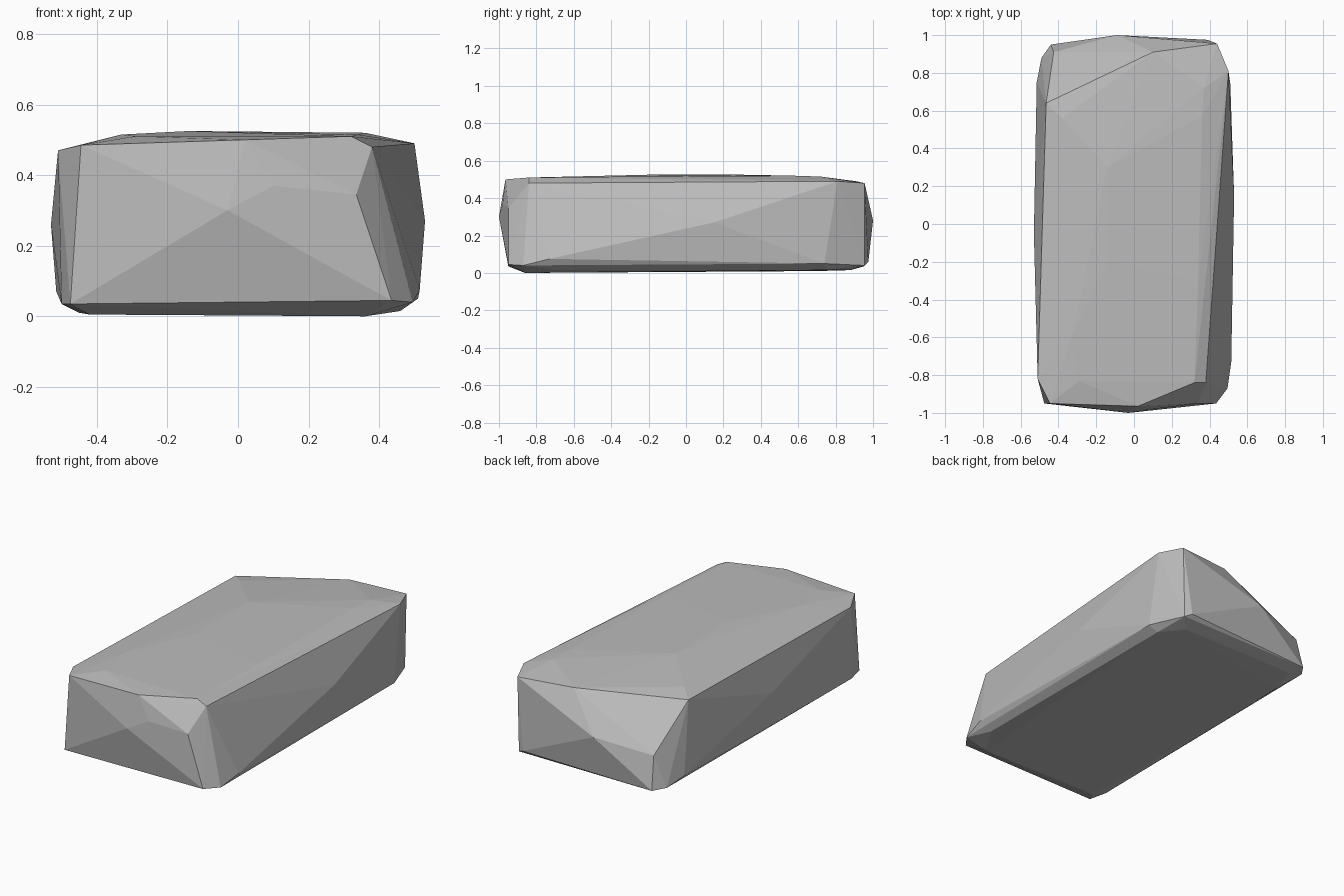
import bpy
import bmesh
from mathutils import Vector

default_cube = bpy.data.objects.get("Cube")
if default_cube:
    bpy.data.objects.remove(default_cube, do_unlink=True)


def flat_material(name, colour):
    material = bpy.data.materials.new(name)
    material.use_nodes = True
    material.diffuse_color = colour
    shader = material.node_tree.nodes["Principled BSDF"]
    shader.inputs["Base Color"].default_value = colour
    shader.inputs["Roughness"].default_value = 1
    return material


def faceted_solid(name, corner_groups, material):
    """Wrap the corner points, given in hundredths, in a flat-sided shell."""
    mesh = bpy.data.meshes.new(name)
    bm = bmesh.new()
    for group in corner_groups:
        for corner in group:
            bm.verts.new(Vector(corner) / 100)
    hull = bmesh.ops.convex_hull(bm, input=bm.verts[:])
    # Drop points that ended up inside the shell
    spare = {v for v in hull["geom_interior"] + hull["geom_unused"]
             if isinstance(v, bmesh.types.BMVert)}
    bmesh.ops.delete(bm, geom=list(spare), context="VERTS")
    bmesh.ops.recalc_face_normals(bm, faces=bm.faces[:])
    for face in bm.faces:
        face.smooth = False
    bm.to_mesh(mesh)
    bm.free()
    mesh.materials.append(material)
    stone = bpy.data.objects.new(name, mesh)
    bpy.context.scene.collection.objects.link(stone)
    return stone


# Gently domed top
top_points = [
    (-14, -20, 52.5), (-14, 30, 52.5), (36, 57, 52), (37, 72, 51.5),
    (34, -30, 51.5), (-33, -60, 51.5), (-29, -83, 51), (32, -84, 51),
]
# Upper rim, with one chipped front corner and one chipped back corner
rim_points = [
    (-51, -82, 47), (-44.5, -95, 48.5), (2, -96.5, 50),
    (38, -84, 48), (33.5, -95, 34.5), (50, 81, 49), (44, 95.5, 48),
    (10, 91, 49), (-38, 56, 49), (-46.5, 64, 46.5), (-42.5, 91, 22.5),
]
# Bulging middle of each side
side_points = [
    (-3, -100, 30), (10, -98, 37), (-9, 100, 28),
    (-53, -5, 26), (53, 15, 27),
]
# Lower rim
lower_points = [
    (-47.5, -95, 3.5), (-50, -84, 3.5), (43.5, -95, 4.5), (49.5, -87, 4),
    (51.5, -73, 7.5), (51, 74, 5), (43, 95.5, 4), (39, 97.5, 6),
    (-44, 95, 3.5), (-49, 88, 4), (-51.5, 75, 7),
]
# Flat underside
base_points = [
    (-42, -86, .5), (36, -86, 0), (46, -70, 1.5), (46, 75, 1.5),
    (36, 88, 1.5), (-40, 88, 1.5), (-45, 70, 1), (-45, -70, 1),
]

stone_grey = flat_material("stone grey", (0.5, 0.5, 0.5, 1))
faceted_solid(
    "stone_block",
    [top_points, rim_points, side_points, lower_points, base_points],
    stone_grey,
)
